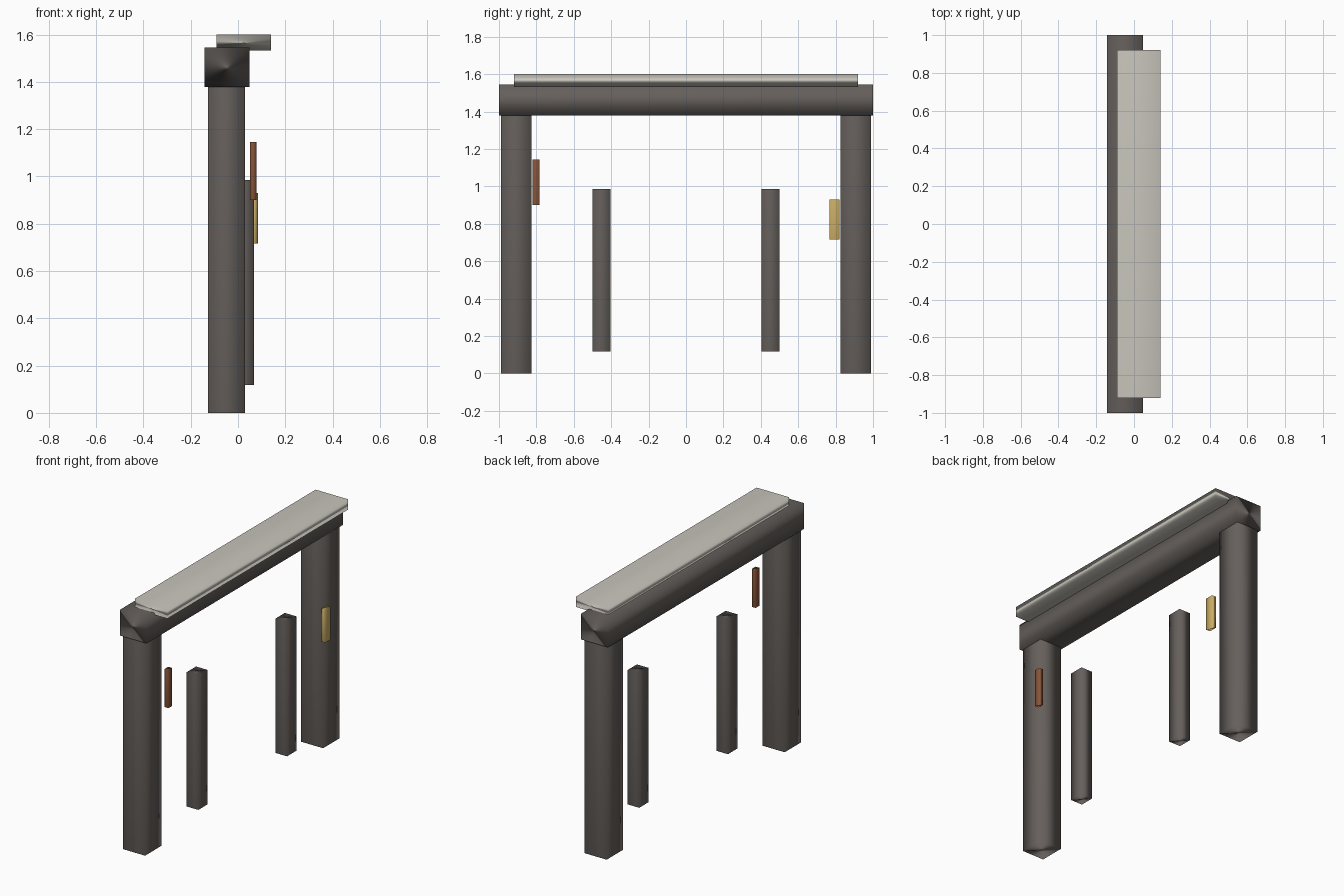
import bpy

if "Cube" in bpy.data.objects:
    bpy.data.objects.remove(bpy.data.objects["Cube"])

def material(name, rgb):
    m = bpy.data.materials.new(name)
    m.diffuse_color = (*rgb, 1)
    m.use_nodes = True
    m.node_tree.nodes["Principled BSDF"].inputs["Base Color"].default_value = m.diffuse_color
    return m

dark = material("dark_stone", (0.13, 0.115, 0.105))
pale = material("pale_stone", (0.58, 0.56, 0.50))
rust = material("rust", (0.25, 0.09, 0.04))
brass = material("brass", (0.60, 0.42, 0.13))

def block(name, x, y, z, mat):
    """Soft-shaded box given its extents on each axis."""
    bpy.ops.mesh.primitive_cube_add(size=1, location=[sum(r) / 2 for r in (x, y, z)])
    ob = bpy.context.object
    ob.name = name
    ob.scale = [r[1] - r[0] for r in (x, y, z)]
    bpy.ops.object.transform_apply(location=False, rotation=False, scale=True)
    ob.data.materials.append(mat)
    bpy.ops.object.shade_smooth()
    # large faces dominate the shading
    mod = ob.modifiers.new("area_normals", 'WEIGHTED_NORMAL')
    mod.mode = 'FACE_AREA'
    return ob

# Mirrored pairs: outer posts and inner uprights
for side, s in (("front", -1), ("back", 1)):
    block(side + "_post", (-0.127, 0.03), sorted((s * 0.825, s * 0.99)), (0, 1.39), dark)
    block(side + "_upright", (-0.016, 0.067), sorted((s * 0.405, s * 0.50)), (0.118, 0.985), dark)

# Beam and the offset slab on top
block("lintel", (-0.142, 0.048), (-1, 1), (1.378, 1.545), dark)
block("cap_slab", (-0.09, 0.14), (-0.92, 0.92), (1.532, 1.60), pale)

# Small coloured plates beside the posts
block("rust_plate", (0.05, 0.078), (-0.82, -0.782), (0.90, 1.145), rust)
block("brass_plate", (0.056, 0.085), (0.768, 0.822), (0.717, 0.93), brass)
